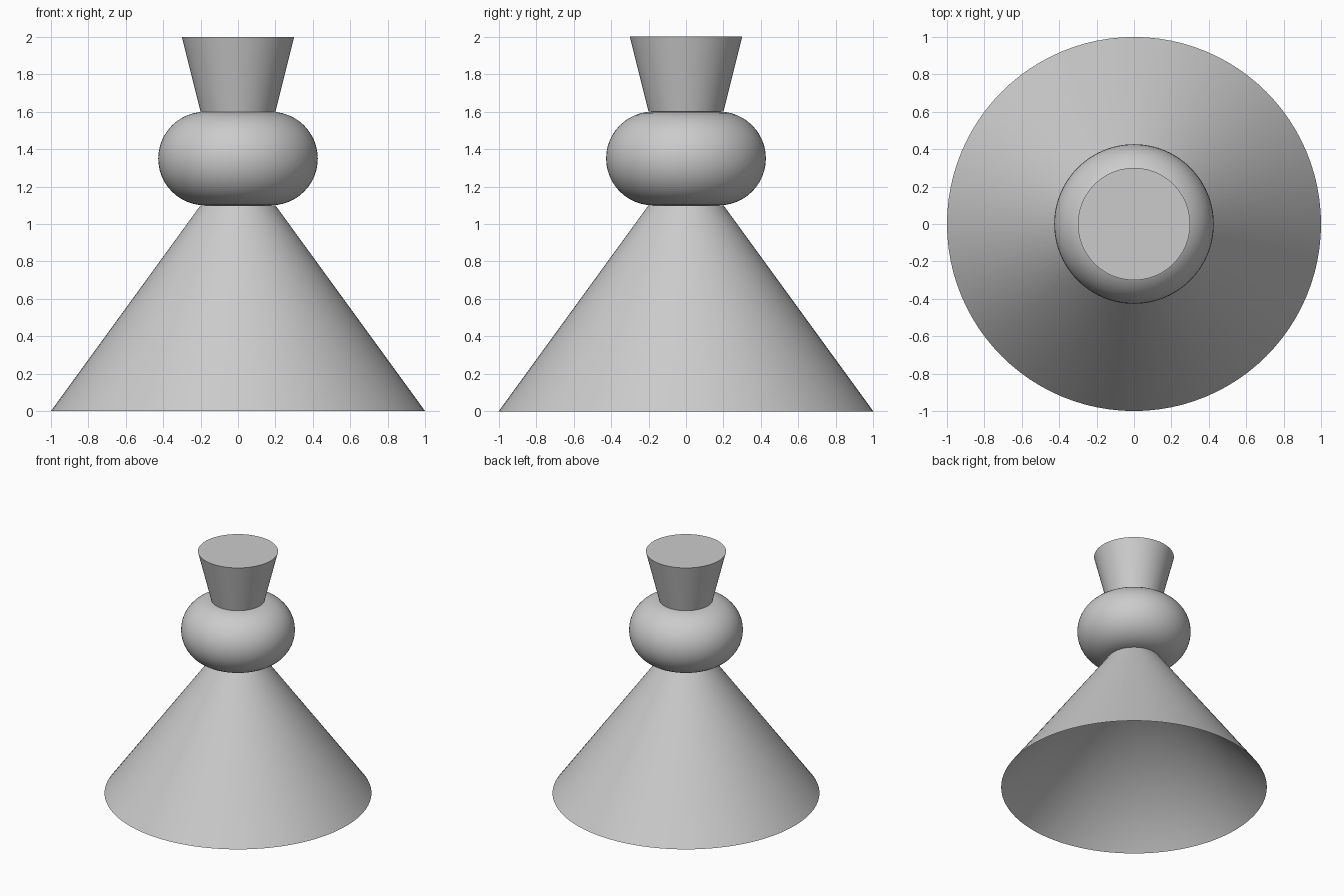
import bpy, math

cube = bpy.data.objects.get("Cube")
if cube:
    bpy.data.objects.remove(cube, do_unlink=True)

SIDES = 96

grey = bpy.data.materials.new("plain grey")
grey.use_nodes = True
colour = (0.6, 0.6, 0.6, 1)
grey.diffuse_color = colour
grey.node_tree.nodes["Principled BSDF"].inputs["Base Color"].default_value = colour


def finish(name):
    """Name, colour and smooth the newly added part."""
    obj = bpy.context.object
    obj.name = obj.data.name = name
    obj.data.materials.append(grey)
    bpy.ops.object.shade_smooth_by_angle(angle=math.radians(30))


def frustum(name, bottom_radius, top_radius, bottom, top, hollow=0):
    """Closed, tapered cylinder; its floor rises to a point by hollow."""
    middle = (bottom + top) / 2
    bpy.ops.mesh.primitive_cone_add(
        vertices=SIDES, radius1=bottom_radius, radius2=top_radius,
        depth=top - bottom, end_fill_type="TRIFAN", location=(0, 0, middle))
    for vert in bpy.context.object.data.vertices:
        if vert.co.xy.length < 0.001 and vert.co.z < 0:
            vert.co.z += hollow
    finish(name)


# Flared base with a conical hollow underneath
frustum("flared_base", 1, 0.2, 0, 1.1, hollow=1.1)

# Rounded collar: a fat ring whose tube closes over the middle
bpy.ops.mesh.primitive_torus_add(
    major_segments=SIDES, minor_segments=48,
    major_radius=0.1765, minor_radius=0.25, location=(0, 0, 1.35))
finish("rounded_collar")

# Tapered top, closed at both ends
frustum("tapered_top", 0.2, 0.3, 1.6, 2)
